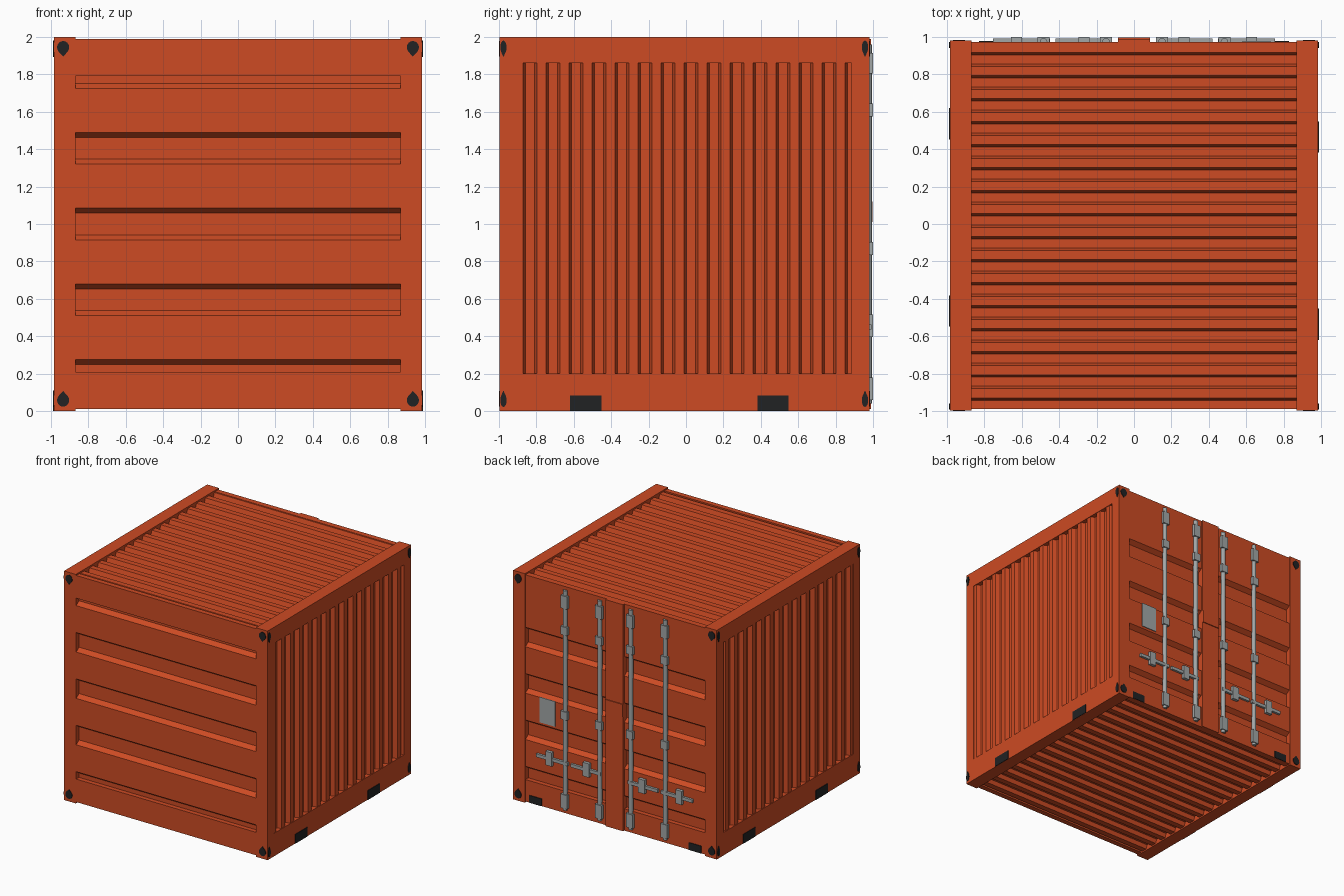
import bpy, bmesh, math
from mathutils import Vector

cube = bpy.data.objects.get("Cube")
if cube:
    bpy.data.objects.remove(cube, do_unlink=True)


def material(name, color):
    m = bpy.data.materials.new(name)
    m.use_nodes = True
    m.diffuse_color = (*color, 1)
    m.node_tree.nodes["Principled BSDF"].inputs["Base Color"].default_value = (*color, 1)
    return m


ORANGE = material("orange paint", (0.61, 0.07, 0.017))
STEEL = material("galvanised steel", (0.36, 0.39, 0.39))
DARK = material("dark opening", (0.015, 0.016, 0.017))
X, Y, Z = Vector((1, 0, 0)), Vector((0, 1, 0)), Vector((0, 0, 1))


def finish(name, bm, mat):
    mesh = bpy.data.meshes.new(name)
    bm.to_mesh(mesh)
    bm.free()
    mesh.materials.append(mat)
    ob = bpy.data.objects.new(name, mesh)
    bpy.context.collection.objects.link(ob)
    return ob


def box(name, x, y, z, mat=ORANGE):
    """Box from (low, high) ranges on each axis."""
    bm = bmesh.new()
    bmesh.ops.create_cube(bm, size=1)
    for v in bm.verts:
        v.co = Vector([(a + b) / 2 + c * (b - a) for c, (a, b) in zip(v.co, (x, y, z))])
    return finish(name, bm, mat)


def span(side, a, b):
    """Range a..b mirrored to the given side."""
    return tuple(sorted((side * a, side * b)))


def around(c, width):
    return (c - width / 2, c + width / 2)


def corrugated(name, out, run, across, level, ends, width, start, period, groove, slope, depth):
    """Sheet with trapezoid grooves repeating along run."""
    def sink(t):
        u = (t - start) % period
        return depth * max(0, min(1, u / slope, (groove - u) / slope))

    stops = set(ends)
    for k in range(int((ends[1] - start) / period) + 1):
        for d in (0, slope, groove - slope, groove):
            t = start + k * period + d
            if ends[0] < t < ends[1]:
                stops.add(t)
    bm = bmesh.new()
    rows = []
    for t in sorted(stops):
        p = out * (level - sink(t)) + run * t
        rows.append([bm.verts.new(p + across * w) for w in width])
    for (a, b), (c, d) in zip(rows, rows[1:]):
        f = bm.faces.new((a, b, d, c))
        f.normal_update()
        if f.normal.dot(out) < 0:
            f.normal_flip()
    return finish(name, bm, ORANGE)


def drop_plate(name, centre, out, side, wide, tall, point):
    """Thin teardrop plate; point is +1 for tip up, -1 for tip down."""
    bm = bmesh.new()
    n = 12
    outline = [(0, 0.55 * tall)]
    for i in range(n + 1):
        a = math.radians(40 - i * 260 / n)
        outline.append((wide / 2 * math.cos(a), tall * (0.42 * math.sin(a) - 0.05)))
    face = bm.faces.new([bm.verts.new(centre + side * u + Z * v * point) for u, v in outline])
    new = bmesh.ops.extrude_face_region(bm, geom=[face])["geom"]
    for v in new:
        if isinstance(v, bmesh.types.BMVert):
            v.co += out * 0.006
    bmesh.ops.recalc_face_normals(bm, faces=bm.faces)
    return finish(name, bm, DARK)


# Frame: side rails, corner posts and end rails
FRONT, BACK, SIDE, INNER = -0.996, 0.98, 0.983, 0.87
for s, label in ((1, "left"), (-1, "right")):
    sx = span(s, INNER, SIDE)
    box(label + "_top_rail", sx, (FRONT, BACK), (1.86, 2))
    box(label + "_bottom_rail", sx, (FRONT, BACK), (0, 0.2))
    box(label + "_front_post", sx, (FRONT, -0.907), (0, 2))
    box(label + "_back_post", sx, (0.885, BACK), (0, 2))
    # Corrugated side wall
    corrugated(label + "_wall", X * s, Y, Z, 0.978, (-0.907, 0.885), (0.2, 1.86),
               -0.872, 0.123, 0.075, 0.014, 0.035)
inside = (-INNER, INNER)
box("front_top_rail", inside, (-0.99, -0.945), (1.79, 1.988))
box("front_bottom_rail", inside, (-0.99, -0.945), (0.01, 0.21))
box("back_top_rail", inside, (0.925, 0.973), (1.76, 1.988))
box("back_bottom_rail", inside, (0.925, 0.973), (0.01, 0.2))

# End wall, doors, roof and floor
corrugated("front_wall", -Y, Z, X, 0.99, (0.21, 1.79), inside, 0.105, 0.405, 0.17, 0.027, 0.04)
corrugated("door_panel", Y, Z, X, 0.973, (0.2, 1.76), inside, 0.145, 0.405, 0.17, 0.027, 0.04)
corrugated("roof", Z, Y, X, 1.985, (-0.95, 0.93), inside, -1.003, 0.123, 0.074, 0.013, 0.035)
corrugated("floor", -Z, Y, X, -0.012, (-0.95, 0.93), inside, -1.003, 0.123, 0.074, 0.013, 0.035)

# Door seam strip, lock cover and data plate
box("door_seam_strip", (-0.085, 0.085), (0.93, 0.99), (0.01, 1.988))
box("lock_cover", (-0.085, 0.085), (0.96, 0.998), (1.01, 1.12))
box("data_plate", around(0.655, 0.15), (0.973, 0.979), (0.74, 0.96), STEEL)

# Locking bars with clamps, hubs and handles
for s, label in ((1, "left"), (-1, "right")):
    for pos, hub, grip, place in ((0.483, 0.628, (0.45, 0.755), "outer"),
                                  (0.15, 0.268, (0.13, 0.42), "inner")):
        name = label + "_" + place
        bm = bmesh.new()
        bmesh.ops.create_cone(bm, cap_ends=True, segments=12, radius1=0.02, radius2=0.02, depth=1.92)
        bmesh.ops.translate(bm, verts=bm.verts, vec=(s * pos, 0.974, 1.0))
        bar = finish(name + "_locking_bar", bm, STEEL)
        for p in bar.data.polygons:
            p.use_smooth = len(p.vertices) == 4
        for z, tall in ((0.12, 0.12), (0.87, 0.07), (1.61, 0.07), (1.86, 0.11)):
            box(name + "_clamp", around(s * pos, 0.064), (0.96, 0.9985), around(z, tall), STEEL)
        box(name + "_handle", span(s, *grip), (0.965, 0.993), around(0.45, 0.028), STEEL)
        box(name + "_handle_hub", around(s * hub, 0.06), (0.93, 1.0), around(0.455, 0.12), STEEL)

# Teardrop openings in the corner fittings
for s, label in ((1, "left"), (-1, "right")):
    for z, tip, level in ((1.94, -1, "top"), (0.062, 1, "bottom")):
        name = label + "_" + level
        drop_plate(name + "_front_opening", Vector((s * 0.935, FRONT + 0.002, z)), -Y, X, 0.065, 0.082, tip)
        drop_plate(name + "_back_opening", Vector((s * 0.935, BACK - 0.001, z)), Y, X, 0.065, 0.082, tip)
        for y, end in ((-0.976, "front"), (0.957, "back")):
            drop_plate(name + "_side_opening_" + end, Vector((s * SIDE, y, z)), X * s, Y, 0.034, 0.086, tip)

    # Forklift pockets on the sides and at the back
    for y in (-0.535, 0.465):
        box(label + "_fork_pocket", span(s, 0.98, 0.988), around(s * y, 0.168), (0.001, 0.082), DARK)
    box(label + "_back_pocket", around(s * 0.77, 0.12), (0.97, 0.979), (0.011, 0.075), DARK)
